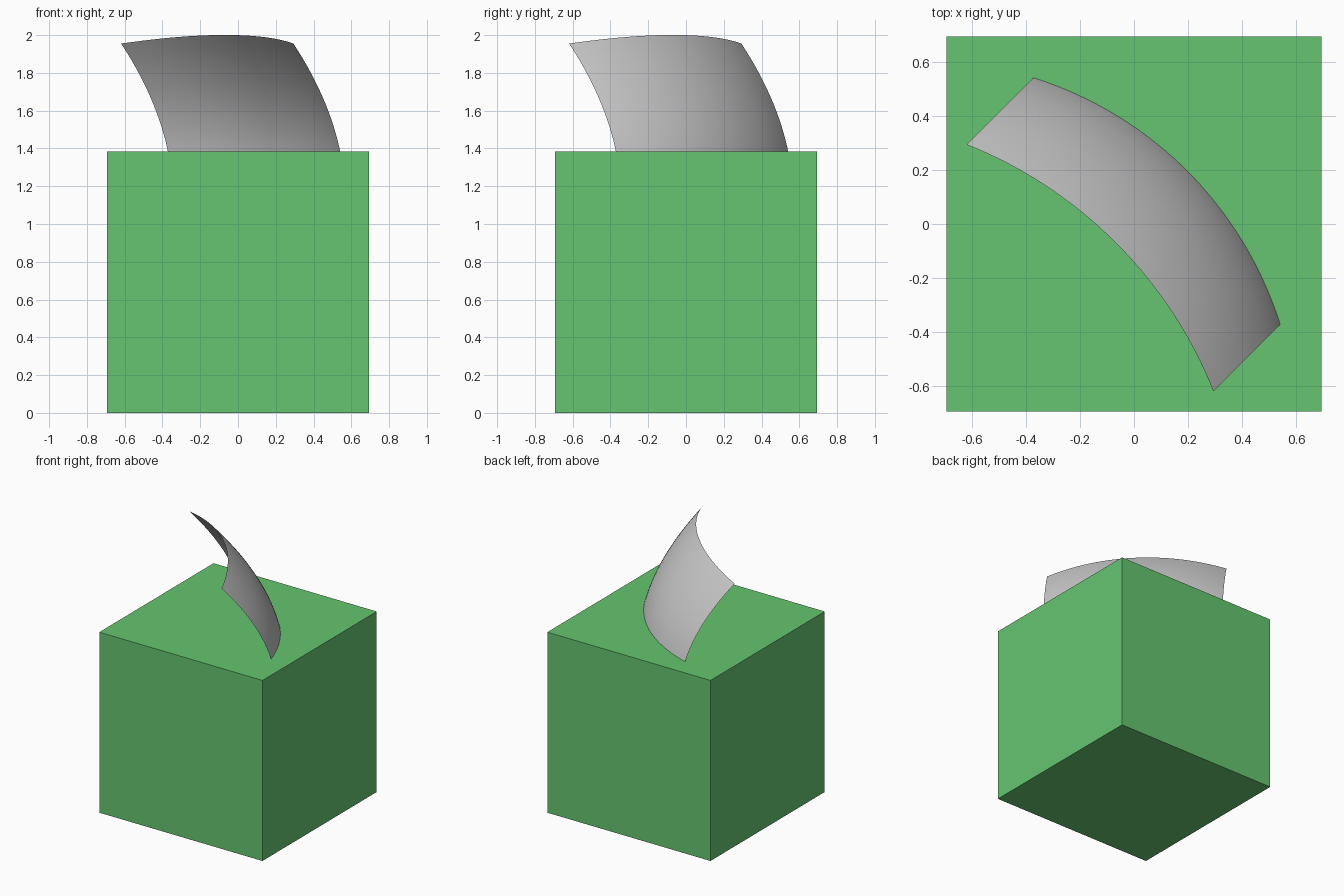
import bpy, bmesh, math
from mathutils import Vector

if "Cube" in bpy.data.objects:
    bpy.data.objects.remove(bpy.data.objects["Cube"])

SIDE = 1.385      # cube edge length
HALF = 0.645      # half width of the curved sheet
NU, NV = 32, 16   # sheet resolution


def link(name, bm):
    mesh = bpy.data.meshes.new(name)
    bm.to_mesh(mesh)
    bm.free()
    obj = bpy.data.objects.new(name, mesh)
    bpy.context.collection.objects.link(obj)
    return obj


# Green cube base
bm = bmesh.new()
bmesh.ops.create_cube(bm, size=SIDE)
bmesh.ops.translate(bm, verts=bm.verts, vec=(0, 0, SIDE / 2))
base = link("base_cube", bm)
green = bpy.data.materials.new("green")
green.diffuse_color = (0.13, 0.56, 0.16, 1)
green.use_nodes = True
green.node_tree.nodes["Principled BSDF"].inputs["Base Color"].default_value = green.diffuse_color
base.data.materials.append(green)

# Curved sheet leaning back across the diagonal, its foot sunk into the cube
out = Vector((1, 1, 0)).normalized()
side = Vector((1, -1, 0)).normalized()
bulge_dir = out * math.cos(math.radians(19)) + Vector((0, 0, math.sin(math.radians(19))))


def sheet_point(u, v):
    d = -0.23 + 0.35 * v + 0.18 * v * (1 - v)
    z = 1.955 - 0.57 * v
    radius = 1.55
    sag = math.sqrt(radius**2 - (u * HALF)**2) - math.sqrt(radius**2 - HALF**2)
    return out * d + side * u * HALF + Vector((0, 0, z)) + bulge_dir * sag * (1 + 0.08 * v)


bm = bmesh.new()
grid = [[bm.verts.new(sheet_point(2 * i / NU - 1, 1.12 * j / NV)) for i in range(NU + 1)]
        for j in range(NV + 1)]
for j in range(NV):
    for i in range(NU):
        f = bm.faces.new((grid[j][i], grid[j + 1][i], grid[j + 1][i + 1], grid[j][i + 1]))
        f.smooth = True
bm.normal_update()
if sum((f.normal.dot(out) for f in bm.faces)) < 0:
    bmesh.ops.reverse_faces(bm, faces=bm.faces[:])
link("curved_sheet", bm)
